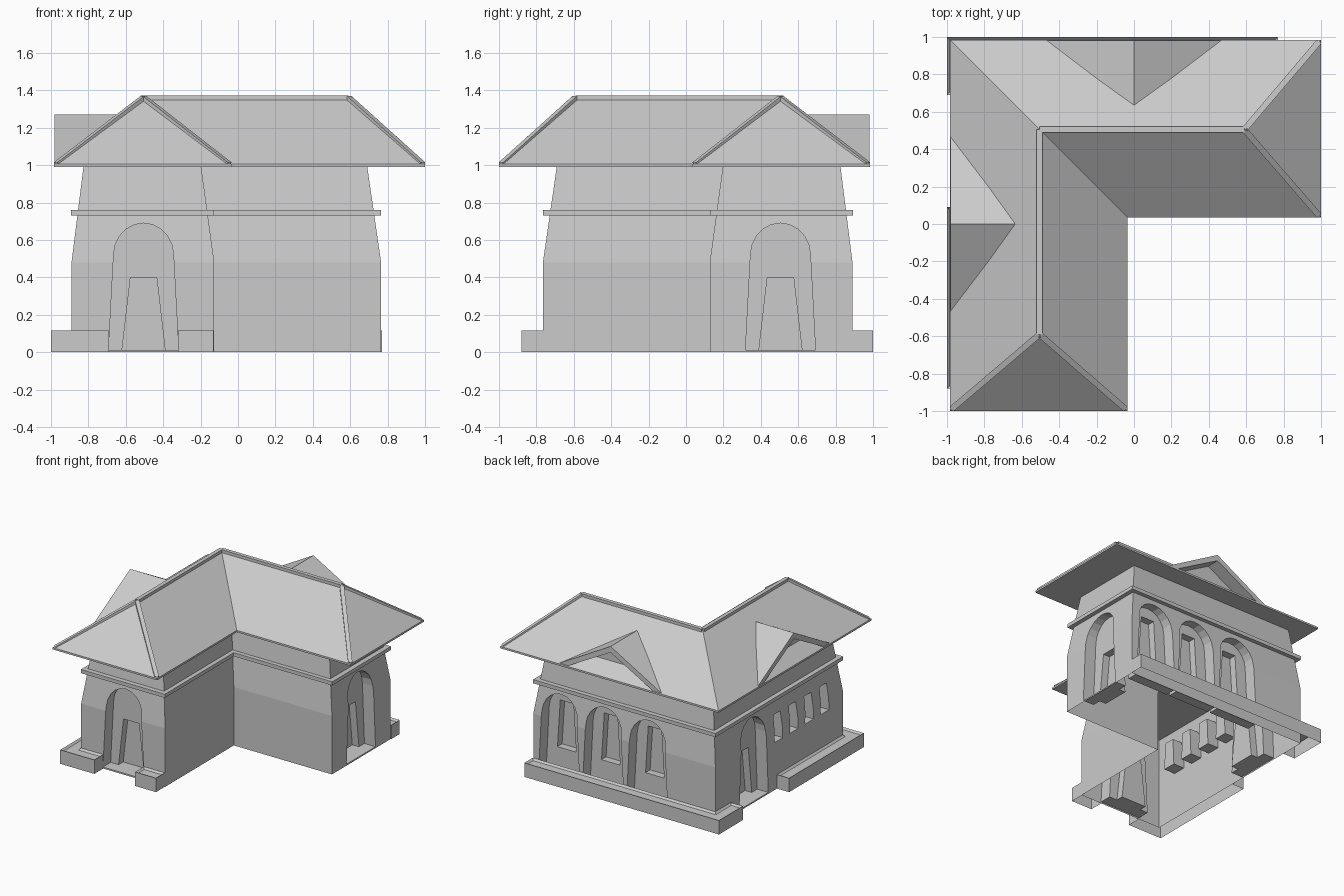
import bpy, bmesh, math
from mathutils import Vector

cube = bpy.data.objects.get("Cube")
if cube:
    bpy.data.objects.remove(cube, do_unlink=True)

grey = bpy.data.materials.new("plain grey")
grey.use_nodes = True
colour = (0.6, 0.6, 0.6, 1)
grey.diffuse_color = colour
grey.node_tree.nodes["Principled BSDF"].inputs["Base Color"].default_value = colour


def add_object(name, bm):
    bmesh.ops.recalc_face_normals(bm, faces=bm.faces)
    mesh = bpy.data.meshes.new(name)
    bm.to_mesh(mesh)
    bm.free()
    mesh.materials.append(grey)
    obj = bpy.data.objects.new(name, mesh)
    bpy.context.collection.objects.link(obj)
    return obj


def loft(bm, rings):
    """Join equal rings of points into a closed solid; return the last cap."""
    loops = [[bm.verts.new(p) for p in ring] for ring in rings]
    n = len(loops[0])
    for low, high in zip(loops, loops[1:]):
        for i in range(n):
            j = (i + 1) % n
            bm.faces.new((low[i], low[j], high[j], high[i]))
    bm.faces.new(loops[0][::-1])
    return bm.faces.new(loops[-1])


def ell(outer, end, inner, z):
    """L outline: long outer sides, two wing ends and the inside corner."""
    xy = [(-outer, outer), (-outer, -end), (inner, -end), (inner, -inner), (end, -inner), (end, outer)]
    return [(x, y, z) for x, y in xy]


def flip(p):
    """Mirror a point across the diagonal of the L."""
    return (-p[1], -p[0], p[2])


def drop_bottom(bm):
    low = [f for f in bm.faces if all(v.co.z < 0.005 for v in f.verts)]
    bmesh.ops.delete(bm, geom=low, context='FACES')


# Tapered walls
bm = bmesh.new()
loft(bm, [ell(0.89, 0.765, -0.127, 0), ell(0.89, 0.765, -0.127, 0.48), ell(0.825, 0.69, -0.198, 1.0)])
walls = add_object("walls", bm)

# Recess outlines: arch and tapered opening
ARCH = [(-0.187, 0.012)] + [(-0.16 * math.cos(math.pi * i / 10), 0.52 + 0.17 * math.sin(math.pi * i / 10))
                            for i in range(11)] + [(0.187, 0.012)]


def opening(bottom, top, z0, z1):
    return [(-bottom, z0), (-top, z1), (top, z1), (bottom, z0)]


def recess(bm, outline, origin, inward, depth):
    o, d = Vector((*origin, 0)), Vector((*inward, 0))
    along = Vector((-d.y, d.x, 0))
    loft(bm, [[o + along * u + d * s + Vector((0, 0, z)) for u, z in outline] for s in (-0.1, depth)])


doors = [((-0.505, -0.765), (0, 1)), ((0.765, 0.505), (-1, 0)), ((-0.89, 0.39), (1, 0))]
back_bays = [((x, 0.89), (0, -1)) for x in (-0.27, 0.13, 0.53)]

arches, openings = bmesh.new(), bmesh.new()
for origin, inward in doors + back_bays:
    recess(arches, ARCH, origin, inward, 0.1)
for origin, inward in doors:
    recess(openings, opening(0.115, 0.07, 0.012, 0.4), origin, inward, 0.16)
for origin, inward in back_bays:
    recess(openings, opening(0.085, 0.06, 0.21, 0.6), origin, inward, 0.16)
for i in range(4):
    recess(openings, opening(0.055, 0.045, 0.39, 0.61), (-0.89, 0.07 - 0.2 * i), (1, 0), 0.1)

for name, cutter_bm in (("arch_cutter", arches), ("opening_cutter", openings)):
    cutter = add_object(name, cutter_bm)
    cutter.hide_render = True
    mod = walls.modifiers.new(name, 'BOOLEAN')
    mod.operation, mod.solver, mod.object = 'DIFFERENCE', 'EXACT', cutter

# Bake the cuts, then open the underside
bpy.context.view_layer.update()
cut = bpy.data.meshes.new_from_object(walls.evaluated_get(bpy.context.evaluated_depsgraph_get()))
walls.modifiers.clear()
bm = bmesh.new()
bm.from_mesh(cut)
drop_bottom(bm)
bm.to_mesh(walls.data)
bm.free()
for name in ("arch_cutter", "opening_cutter"):
    bpy.data.objects.remove(bpy.data.objects[name], do_unlink=True)

# Cornice band
bm = bmesh.new()
loft(bm, [ell(0.893, 0.765, -0.13, z) for z in (0.73, 0.76)])
add_object("cornice", bm)

# Plinth planters with sunken tops, broken at the doorways
pieces = {
    "corner_plinth": [(-1, 0.09), (-1, -0.88), (-0.69, -0.88), (-0.69, -0.765), (-0.89, -0.765), (-0.89, 0.09)],
    "front_plinth": [(-0.32, -0.88), (-0.13, -0.88), (-0.13, -0.765), (-0.32, -0.765)],
    "back_plinth": [(-1, 0.69), (-0.89, 0.69), (-0.89, 0.89), (0.77, 0.89), (0.77, 1), (-1, 1)],
}
for name, outline in pieces.items():
    bm = bmesh.new()
    cap = loft(bm, [[(x, y, z) for x, y in outline] for z in (0, 0.115)])
    bmesh.ops.recalc_face_normals(bm, faces=bm.faces)
    bmesh.ops.inset_region(bm, faces=[cap], thickness=0.02, depth=-0.015)
    drop_bottom(bm)
    add_object(name, bm)

# Hipped roof with a flat soffit
RIDGE = 1.36
corner, front_peak = (-0.505, 0.505, RIDGE), (-0.505, -0.59, RIDGE)
right_peak = flip(front_peak)
bm = bmesh.new()
cap = loft(bm, [ell(0.985, 1, -0.035, z) for z in (0.99, 1.005)])
eave = list(cap.verts)
bm.faces.remove(cap)
k, f, r = (bm.verts.new(p) for p in (corner, front_peak, right_peak))
a, b, c, d, e, g = eave
for face in ((a, b, f, k), (b, c, f), (c, d, k, f), (d, e, r, k), (e, g, r), (g, a, k, r)):
    bm.faces.new(face)
add_object("roof", bm)


# Ridge and hip caps
def beam(bm, start, end, half=0.016, rise=0.012):
    start, end = Vector(start), Vector(end)
    way = (end - start).normalized()
    side = way.cross(Vector((0, 0, 1))).normalized() * half
    up = side.normalized().cross(way) * rise
    loft(bm, [[p - side - up, p + side - up, p + side + up, p - side + up] for p in (start, end)])


bm = bmesh.new()
hips = [(corner, front_peak), ((-0.97, -0.985, 1.005), front_peak), ((-0.05, -0.985, 1.005), front_peak)]
for start, end in hips:
    beam(bm, start, end)
    beam(bm, flip(start), flip(end))
add_object("ridge_caps", bm)


# Gable dormers with a recessed triangle
def dormer(name, turn):
    bm = bmesh.new()
    points = [(-0.48, 0.98, 1.0), (0.48, 0.98, 1.0), (0, 0.98, 1.27), (0, 0.635, 1.27),
              (-0.4, 0.98, 1.0), (0.4, 0.98, 1.0), (0, 0.98, 1.22),
              (-0.4, 0.87, 1.0), (0.4, 0.87, 1.0), (0, 0.87, 1.22)]
    v = [bm.verts.new(turn(p)) for p in points]
    for ids in ((0, 2, 3), (1, 3, 2), (0, 4, 6, 2), (1, 2, 6, 5), (4, 7, 9, 6), (5, 6, 9, 8), (7, 8, 9)):
        bm.faces.new([v[i] for i in ids])
    add_object(name, bm)


dormer("back_dormer", lambda p: p)
dormer("side_dormer", flip)
